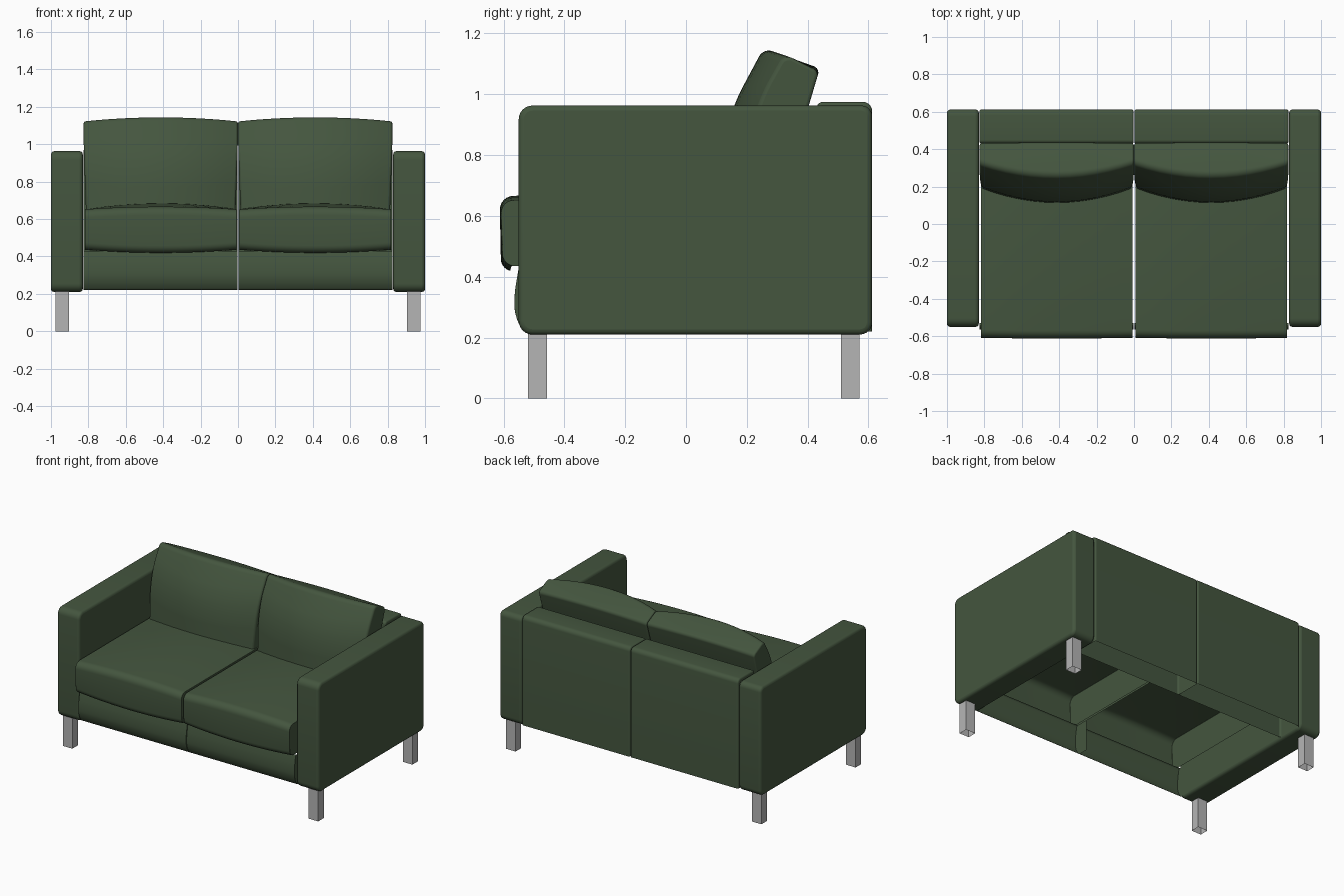
import bpy, bmesh, math
from mathutils import Vector

if "Cube" in bpy.data.objects:
    bpy.data.objects.remove(bpy.data.objects["Cube"])


def material(name, rgb):
    m = bpy.data.materials.new(name)
    m.diffuse_color = (*rgb, 1)
    m.use_nodes = True
    m.node_tree.nodes["Principled BSDF"].inputs["Base Color"].default_value = m.diffuse_color
    return m


GREEN = material("dark green fabric", (0.058, 0.092, 0.049))
GREY = material("grey metal", (0.46, 0.46, 0.46))


def rounded(points, radii, n=6):
    """Round the corners of a closed (y, z) polygon."""
    out = []
    for i, p in enumerate(points):
        p = Vector(p)
        a, b = Vector(points[i - 1]), Vector(points[(i + 1) % len(points)])
        r = radii[i]
        if r == 0:
            out.append(p)
            continue
        s, e = p + (a - p).normalized() * r, p + (b - p).normalized() * r
        for k in range(n + 1):
            t = k / n
            # blend of a circle-like arc around the corner
            q = math.sin(t * math.pi / 2)
            c = math.cos(t * math.pi / 2)
            out.append(p + (s - p) * (1 - q) + (e - p) * (1 - c))
    return out


def loft(name, rings, mat, bevel=0.015, drop=None, smooth=True):
    """Skin a list of (x, y, z) rings; drop(normal) removes hidden open sides."""
    bm = bmesh.new()
    rows = [[bm.verts.new(p) for p in ring] for ring in rings]
    n = len(rows[0])
    for a, b in zip(rows, rows[1:]):
        for i in range(n):
            j = (i + 1) % n
            bm.faces.new((a[i], a[j], b[j], b[i]))
    bm.faces.new(rows[0])
    bm.faces.new(rows[-1][::-1])
    bmesh.ops.recalc_face_normals(bm, faces=bm.faces)
    bm.normal_update()
    if drop:
        bmesh.ops.delete(bm, geom=[f for f in bm.faces if drop(f.normal)], context='FACES')
    me = bpy.data.meshes.new(name)
    bm.to_mesh(me)
    bm.free()
    me.materials.append(mat)
    ob = bpy.data.objects.new(name, me)
    bpy.context.collection.objects.link(ob)
    if bevel:
        mod = ob.modifiers.new("soft edges", 'BEVEL')
        mod.width = bevel
        mod.segments = 3
        mod.limit_method = 'ANGLE'
        mod.angle_limit = math.radians(50)
    if smooth:
        bpy.ops.object.select_all(action='DESELECT')
        ob.select_set(True)
        bpy.context.view_layer.objects.active = ob
        bpy.ops.object.shade_smooth_by_angle(angle=math.radians(40))
    return ob


def extrude(name, ring, x0, x1, mat, **kw):
    return loft(name, [[(x, p[0], p[1]) for p in ring] for x in (x0, x1)], mat, **kw)


def box(y0, y1, z0, z1):
    return [(y0, z0), (y0, z1), (y1, z1), (y1, z0)]


def mix(a, b, t):
    return [(p[0] + (q[0] - p[0]) * t, p[1] + (q[1] - p[1]) * t) for p, q in zip(a, b)]


def cushion(name, edge, centre, radii, width, s, **kw):
    """Loft across x, swelling from the edge profile to the centre profile."""
    rings = []
    for k in range(13):
        u = k / 6 - 1
        ring = rounded(mix(edge, centre, 1 - u * u), radii)
        rings.append([(s * (0.413 + u * width(z) / 2), y, z) for y, z in ring])
    return loft(name, rings, GREEN, **kw)


for s, side in ((-1, "left"), (1, "right")):
    # Arm slab
    arm = rounded(box(-0.55, 0.612, 0.21, 0.963), [0.045, 0.045, 0.035, 0.04])
    extrude(side + "_arm", arm, s * 0.83, s, GREEN, bevel=0.017)

    # Back panel, open underneath
    back = rounded(box(0.43, 0.612, 0.22, 0.975), [0, 0.02, 0.03, 0])
    extrude(side + "_back_panel", back, s * 0.002, s * 0.826, GREEN, bevel=0.01,
            drop=lambda n: n.z < -0.9)

    # Front rail, an open shell with a gently bulging face
    rail = rounded([(-0.535, 0.22), (-0.563, 0.27), (-0.565, 0.34), (-0.55, 0.43),
                    (-0.46, 0.43), (-0.46, 0.22)], [0.012, 0.03, 0.03, 0.01, 0, 0])
    extrude(side + "_front_rail", rail, s * 0.002, s * 0.826, GREEN, bevel=0.01,
            drop=lambda n: n.y > 0.9 or abs(n.z) > 0.95)

    # Seat cushion, hollow from below
    cushion(side + "_seat_cushion",
            [(-0.603, 0.435), (-0.61, 0.652), (0.40, 0.652), (0.40, 0.435)],
            [(-0.608, 0.418), (-0.613, 0.665), (0.40, 0.69), (0.40, 0.418)],
            [0.04, 0.045, 0.02, 0], lambda z: 0.812, s, bevel=0.022,
            drop=lambda n: n.z < -0.96)

    # Leaning back cushion
    cushion(side + "_back_cushion",
            [(0.19, 0.645), (0.205, 0.85), (0.245, 0.99), (0.325, 1.132),
             (0.437, 1.075), (0.40, 0.95), (0.32, 0.645)],
            [(0.112, 0.645), (0.122, 0.83), (0.155, 0.965), (0.255, 1.152),
             (0.44, 1.085), (0.40, 0.95), (0.32, 0.645)],
            [0, 0.06, 0.06, 0.03, 0.02, 0, 0],
            lambda z: 0.80 + 0.024 * min(1, max(0, (z - 0.65) / 0.35)), s, bevel=0.01)

    # Square tube legs, open at the foot
    for y, end in ((-0.488, "front"), (0.54, "back")):
        leg = box(y - 0.031, y + 0.031, 0, 0.215)
        extrude(f"{side}_{end}_leg", leg, s * 0.904, s * 0.977, GREY, bevel=0,
                smooth=False, drop=lambda n: n.z < -0.9)
